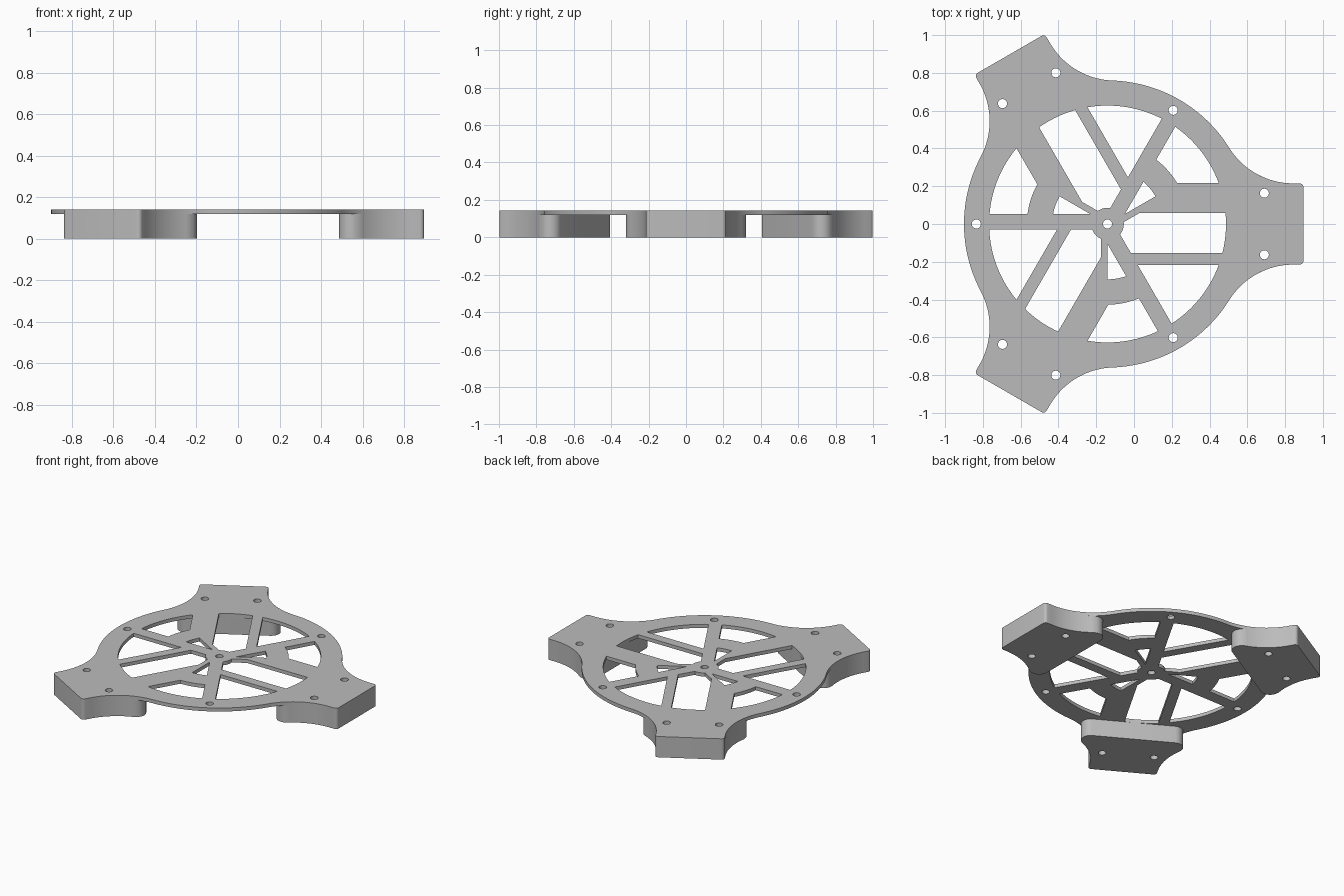
import bpy, bmesh
from math import sin, cos, radians, degrees, atan2, sqrt
from mathutils import Vector, Matrix

cube = bpy.data.objects.get("Cube")
if cube:
    bpy.data.objects.remove(cube, do_unlink=True)

HUB = Vector((-0.14, 0))
TOP, UNDER = 0.142, 0.118
RING, INNER, HUB_R = 0.76, 0.627, 0.086
END, HALF, FILLET = 1.037, 0.215, 0.4
HOLE = 0.024

grey = bpy.data.materials.new("grey")
grey.use_nodes = True
grey.diffuse_color = (0.5, 0.5, 0.5, 1)
grey.node_tree.nodes["Principled BSDF"].inputs["Base Color"].default_value = (0.5, 0.5, 0.5, 1)


# Geometry helpers, all measured from the hub; a line is (angle, left offset)
def arc(r, a0, a1, c=(0, 0), n=16):
    steps = [radians(a0 + (a1 - a0) * i / n) for i in range(n + 1)]
    return [Vector((c[0] + r * cos(a), c[1] + r * sin(a))) for a in steps]


def axes(line):
    a = radians(line[0])
    return Vector((cos(a), sin(a))), Vector((-sin(a), cos(a)))


def meet(l1, l2):
    (d1, n1), (_, n2) = axes(l1), axes(l2)
    p = n1 * l1[1]
    return p + d1 * ((l2[1] - n2.dot(p)) / n2.dot(d1))


def between(r, l1, l2):
    """Arc of radius r from one line to another."""
    angles = []
    for line in (l1, l2):
        d, n = axes(line)
        p = n * line[1] + d * sqrt(r * r - line[1] ** 2)
        angles.append(degrees(atan2(p.y, p.x)))
    return arc(r, *angles)


def turn(points, k):
    rot = Matrix.Rotation(radians(120 * k), 2)
    return [rot @ p for p in points]


def circle(x, y):
    return arc(HOLE, 0, 360, (x, y), 24)[:-1]


def mirrored(half):
    return [Vector((p.x, -p.y)) for p in reversed(half)] + half


def extrude(name, loops, z0, z1):
    """Solid from an outline with holes."""
    curve = bpy.data.curves.new(name, 'CURVE')
    curve.dimensions = '2D'
    curve.fill_mode = 'BOTH'
    curve.extrude = (z1 - z0) / 2
    for loop in loops:
        s = curve.splines.new('POLY')
        s.points.add(len(loop) - 1)
        for sp, p in zip(s.points, loop):
            sp.co = (p.x + HUB.x, p.y + HUB.y, 0, 1)
        s.use_cyclic_u = True
    temp = bpy.data.objects.new(name + "_outline", curve)
    bpy.context.collection.objects.link(temp)
    bpy.context.view_layer.update()
    mesh = bpy.data.meshes.new_from_object(temp.evaluated_get(bpy.context.evaluated_depsgraph_get()))
    bpy.data.objects.remove(temp, do_unlink=True)
    bm = bmesh.new()
    bm.from_mesh(mesh)
    bmesh.ops.remove_doubles(bm, verts=bm.verts, dist=0.0002)
    bmesh.ops.recalc_face_normals(bm, faces=bm.faces)
    bmesh.ops.translate(bm, verts=bm.verts, vec=(0, 0, (z0 + z1) / 2))
    bm.to_mesh(mesh)
    bm.free()
    mesh.materials.clear()
    mesh.materials.append(grey)
    mesh.name = name
    obj = bpy.data.objects.new(name, mesh)
    bpy.context.collection.objects.link(obj)
    bpy.ops.object.select_all(action='DESELECT')
    obj.select_set(True)
    bpy.context.view_layer.objects.active = obj
    bpy.ops.object.shade_smooth_by_angle(angle=radians(30))
    return obj


# Arm end, concave flank and ring edge
cy = HALF + FILLET
cx = sqrt((RING + FILLET) ** 2 - cy ** 2)
flank = degrees(atan2(cy, cx))
tip = arc(0.02, 0, 90, (END - 0.02, HALF - 0.02), 6)
arm = tip + arc(FILLET, -90, flank - 180, (cx, cy), 20) + arc(RING, flank, 60)[1:]

# Windows of one third of the frame
low, high = (0, -0.217), (0, 0.217)
slot_low, slot_high = (0, -0.153), (0, 0.058)
spoke_right, spoke_left = (60, -0.053), (-60, 0.03)
rib_low, rib_high = (30, -0.034), (30, 0)
windows = [
    between(INNER, slot_low, slot_high) + [meet(slot_high, rib_low)]
    + between(HUB_R, rib_low, spoke_left) + [meet(slot_low, spoke_left)],
    [meet(low, spoke_left)] + between(INNER, spoke_left, low),
    between(INNER, high, spoke_right) + between(0.427, spoke_right, high),
    [meet(rib_high, spoke_right)] + between(0.293, rib_high, spoke_right),
]

# Screw holes
pad_holes = [circle(0.83, 0.163), circle(0.83, -0.163)]
ring_hole = circle(0.695 * cos(radians(60)), 0.695 * sin(radians(60)))

# Flat frame
outline, cuts = [], [circle(0, 0)]
for k in range(3):
    outline += turn(mirrored(arm)[:-1], k)
    cuts += [turn(w, k) for w in windows + pad_holes + [ring_hole]]
extrude("frame_plate", [outline] + cuts, UNDER, TOP)

# Thick pads below the arm ends
px, py, pr = 0.687, 0.26, 0.06
join = degrees(atan2(cy - py, cx - px))
pad = tip + arc(FILLET, -90, join - 180, (cx, cy), 16) + arc(pr, join, 180, (px, py), 12)[1:]
for k, side in enumerate(("left", "back_right", "front_right")):
    extrude(side + "_pad", [turn(p, k) for p in [mirrored(pad)] + pad_holes], 0, UNDER)
